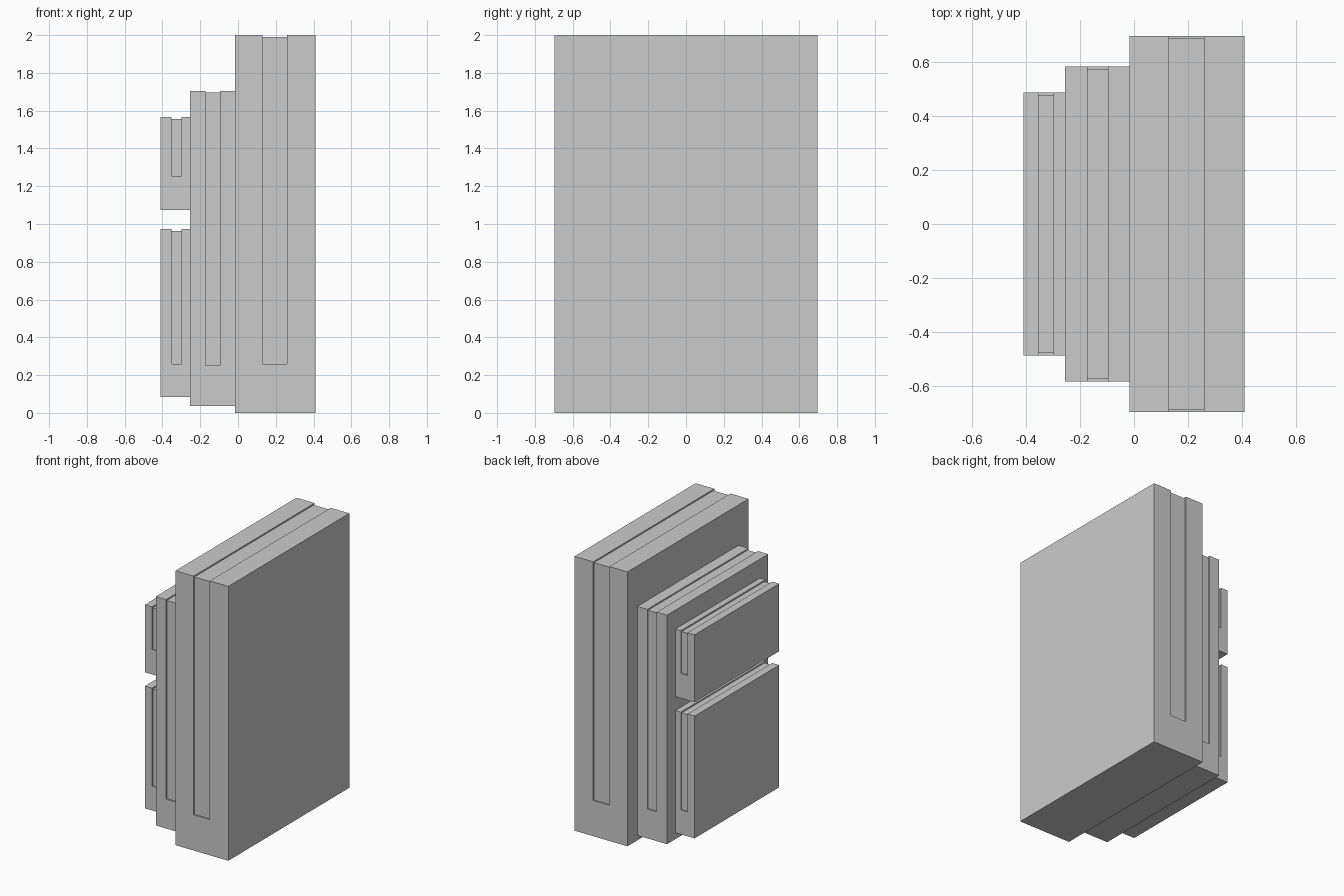
import bpy
import bmesh

if "Cube" in bpy.data.objects:
    bpy.data.objects.remove(bpy.data.objects["Cube"])

GROOVE = 0.01  # depth of the zip channel


def pack_section(name, x0, x1, half_y, z0, z1, gx0, gx1, gz):
    """Box with a shallow channel running up one side, over the top and down the other."""
    bm = bmesh.new()
    bmesh.ops.create_cube(bm, size=1)
    for v in bm.verts:
        v.co = (x1 if v.co.x > 0 else x0,
                half_y if v.co.y > 0 else -half_y,
                z1 if v.co.z > 0 else z0)

    # cut the channel borders
    for gx in (gx0, gx1):
        bmesh.ops.bisect_plane(bm, geom=bm.verts[:] + bm.edges[:] + bm.faces[:],
                               plane_co=(gx, 0, 0), plane_no=(1, 0, 0))

    def strip(side_only):
        bm.normal_update()
        out = []
        for f in bm.faces:
            c = f.calc_center_median()
            if gx0 < c.x < gx1:
                side = abs(f.normal.y) > 0.5
                if side_only and side:
                    out.append(f)
                elif not side_only and c.z > gz and (side or f.normal.z > 0.5):
                    out.append(f)
        return out

    sides = strip(True)
    edges = list({e for f in sides for e in f.edges})
    bmesh.ops.bisect_plane(bm, geom=edges + sides,
                           plane_co=(0, 0, gz), plane_no=(0, 0, 1))

    # sink the channel floor
    faces = strip(False)
    ext = bmesh.ops.extrude_face_region(bm, geom=faces)
    old = [f for f in faces if f.is_valid]
    if old:
        bmesh.ops.delete(bm, geom=old, context='FACES')
    for v in (g for g in ext['geom'] if isinstance(g, bmesh.types.BMVert)):
        v.co.y += -GROOVE if v.co.y > 0 else GROOVE
        if v.co.z > z1 - 1e-4:
            v.co.z -= GROOVE
    bmesh.ops.recalc_face_normals(bm, faces=bm.faces[:])

    mesh = bpy.data.meshes.new(name)
    bm.to_mesh(mesh)
    bm.free()
    obj = bpy.data.objects.new(name, mesh)
    bpy.context.collection.objects.link(obj)
    return obj


# main compartment, front compartment and two outer pockets
pack_section("main_compartment", -0.016, 0.41, 0.697, 0.0, 2.0, 0.13, 0.26, 0.26)
pack_section("front_compartment", -0.255, -0.016, 0.583, 0.036, 1.705, -0.172, -0.096, 0.25)
for name, z0, z1, gz in (("lower_pocket", 0.083, 0.974, 0.26),
                         ("upper_pocket", 1.075, 1.567, 1.255)):
    pack_section(name, -0.41, -0.255, 0.487, z0, z1, -0.353, -0.299, gz)
